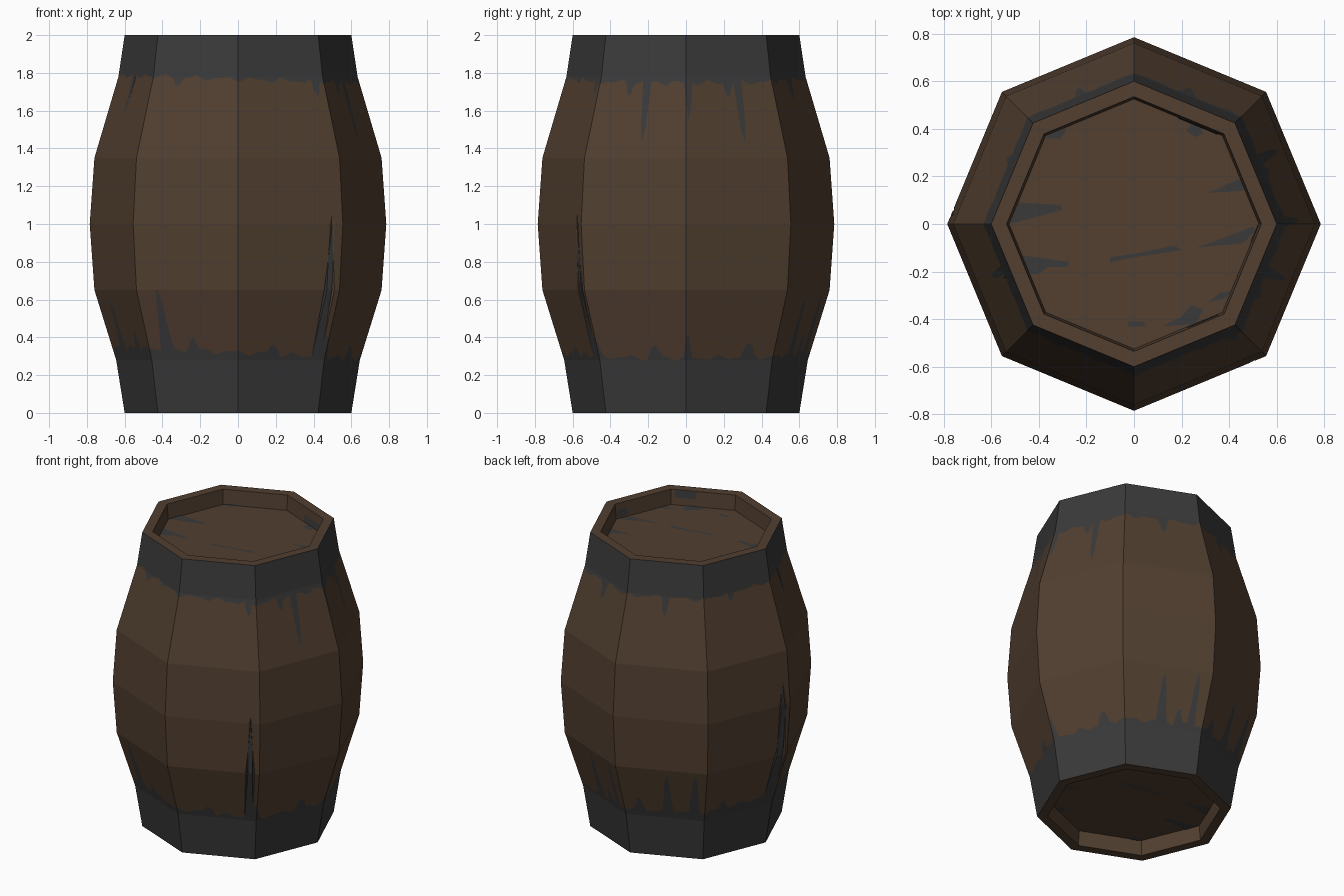
import bpy, math

if "Cube" in bpy.data.objects:
    bpy.data.objects.remove(bpy.data.objects["Cube"])

SIDES, COLS = 8, 40
PROFILE = [(0, .60), (.28, .645), (.65, .76), (1.0, .785), (1.35, .76), (1.78, .633), (2.0, .60)]


def material(name, rgb):
    m = bpy.data.materials.new(name)
    m.diffuse_color = (*rgb, 1)
    m.use_nodes = True
    m.node_tree.nodes["Principled BSDF"].inputs["Base Color"].default_value = m.diffuse_color
    return m


MATS = [material("brown_wood", (.084, .050, .030)), material("dark_iron", (.042, .042, .042))]


def build(name, verts, faces, mats):
    me = bpy.data.meshes.new(name)
    me.from_pydata(verts, [], faces)
    for m in MATS:
        me.materials.append(m)
    me.polygons.foreach_set("material_index", mats)
    me.update()
    ob = bpy.data.objects.new(name, me)
    bpy.context.collection.objects.link(ob)
    return ob


def point(u, r, z):
    """Point on an octagon of radius r; u counts corners from +x."""
    i = math.floor(u)
    f = u - i
    a, b = i * math.tau / SIDES, (i + 1) * math.tau / SIDES
    return (r * ((1 - f) * math.cos(a) + f * math.cos(b)),
            r * ((1 - f) * math.sin(a) + f * math.sin(b)), z)


def radius(z):
    for (z0, r0), (z1, r1) in zip(PROFILE, PROFILE[1:]):
        if z <= z1:
            return r0 + (r1 - r0) * (z - z0) / (z1 - z0)
    return PROFILE[-1][1]


# Drips as (corner position, length, half width)
LOW_DRIPS = [(.02, .12, .04), (.7, .07, .08), (1.47, .30, .06), (1.68, .1, .05), (1.85, .33, .05),
             (2.2, .1, .06), (2.55, .27, .06), (2.87, .28, .06), (3.25, .06, .06), (3.92, .80, .06),
             (4.3, .25, .06), (4.7, .1, .06), (5.2, .31, .06), (5.5, .07, .06), (6.4, .05, .08),
             (6.9, .75, .045), (6.98, .1, .06), (7.65, .06, .08)]
HIGH_DRIPS = [(.03, .2, .04), (.48, .07, .05), (.6, .33, .05), (1.5, .09, .06), (2.5, .1, .05),
              (3.4, .07, .05), (4.45, .2, .05), (5.3, .04, .06), (6.9, .09, .05), (7.35, .06, .05),
              (7.55, .32, .05)]


def drip(u, table):
    best = 0
    for u0, length, w in table:
        d = abs((u - u0 + 4) % 8 - 4) / w
        if d < 1:
            best = max(best, length * (1 - d ** 2))
    return best


def wiggle(u, k):
    a = u * math.tau / SIDES
    return .009 * math.sin(23 * a + k) + .006 * math.sin(41 * a + 2 * k)


def low_edge(u):
    return .32 - .03 * math.cos(u * math.tau / 8) + wiggle(u, 1) + drip(u, LOW_DRIPS)


def high_edge(u):
    return 1.767 - .02 * math.cos(u * math.tau / 8) + wiggle(u, 3) - drip(u, HIGH_DRIPS)


# Barrel wall: iron band, wood, iron band, with ragged dripping borders
verts, faces, mats, index = [], [], [], {}


def vert(c, z):
    key = (c % (SIDES * COLS), round(z, 5))
    if key not in index:
        index[key] = len(verts)
        verts.append(point(key[0] / COLS, radius(z), z))
    return index[key]


def levels(c):
    u = (c % (SIDES * COLS)) / COLS
    stops = [0, low_edge(u), high_edge(u), 2.0]
    return [[lo] + [min(max(z, lo), hi) for z, _ in PROFILE[1:-1]] + [hi]
            for lo, hi in zip(stops, stops[1:])]


for c in range(SIDES * COLS):
    for mat, left, right in zip((1, 0, 1), levels(c), levels(c + 1)):
        for k in range(len(left) - 1):
            quad = [vert(c, left[k]), vert(c + 1, right[k]),
                    vert(c + 1, right[k + 1]), vert(c, left[k + 1])]
            quad = list(dict.fromkeys(quad))
            if len(quad) > 2:
                faces.append(quad)
                mats.append(mat)
build("barrel_wall", verts, faces, mats)


# Rims with recessed heads at both ends
def head(name, rings, cap_last):
    v = [point(i, r, z) for r, z in rings for i in range(SIDES)]
    f = [(k * 8 + i, k * 8 + (i + 1) % 8, k * 8 + 8 + (i + 1) % 8, k * 8 + 8 + i)
         for k in range(len(rings) - 1) for i in range(SIDES)]
    f.append(tuple(range(len(v) - 8, len(v))) if cap_last else tuple(range(7, -1, -1)))
    build(name, v, f, [0] * len(f))


head("top_rim_and_head", [(.60, 2), (.535, 2), (.525, 1.9)], True)
head("bottom_rim_and_head", [(.525, .1), (.535, 0), (.60, 0)], False)

# Dark worn streaks on the heads, counterclockwise seen from above
STREAKS = [
    [(-.52, 0), (-.3, .06), (-.31, .08), (-.49, .09)],
    [(-.48, -.13), (-.27, -.16), (-.28, -.18), (-.36, -.18), (-.4, -.21), (-.46, -.21)][::-1],
    [(-.1, -.16), (.0, -.14), (.2, -.11), (.17, -.09), (.03, -.12), (-.1, -.14)],
    [(.26, -.1), (.46, -.08), (.51, -.03), (.5, -.01), (.4, -.05)],
    [(.31, .13), (.46, .14), (.46, .2), (.4, .17)],
    [(.22, .39), (.26, .365), (.29, .38), (.28, .41), (.24, .42)],
    [(-.37, .36), (-.31, .36), (-.28, .4), (-.35, .39)],
    [(-.03, -.43), (.05, -.43), (.04, -.41), (-.02, -.41)],
    [(.12, -.43), (.26, -.42), (.29, -.36), (.24, -.34), (.2, -.39)],
    [(.31, -.33), (.39, -.31), (.41, -.28), (.36, -.29)],
]
for name, z, s in (("top_streaks", 1.903, 1), ("bottom_streaks", .097, -1)):
    v, f = [], []
    for poly in STREAKS:
        n = len(v)
        v += [(x, s * y, z) for x, y in poly]
        f.append(tuple(range(n, len(v))))
    build(name, v, f, [1] * len(f))

# Dark worn patches on the inside of the top rim
v, f = [], []
for u0, u1, z0, z1 in ((6.6, 6.95, 1.95, 1.998), (1.05, 1.5, 1.905, 1.95), (7.8, 7.99, 1.91, 1.96)):
    n = len(v)
    v += [point(u, .521 + (z - 1.9) * .1, z) for u, z in ((u1, z0), (u0, z0), (u0, z1), (u1, z1))]
    f.append((n, n + 1, n + 2, n + 3))
build("inner_rim_patches", v, f, [1] * len(f))
